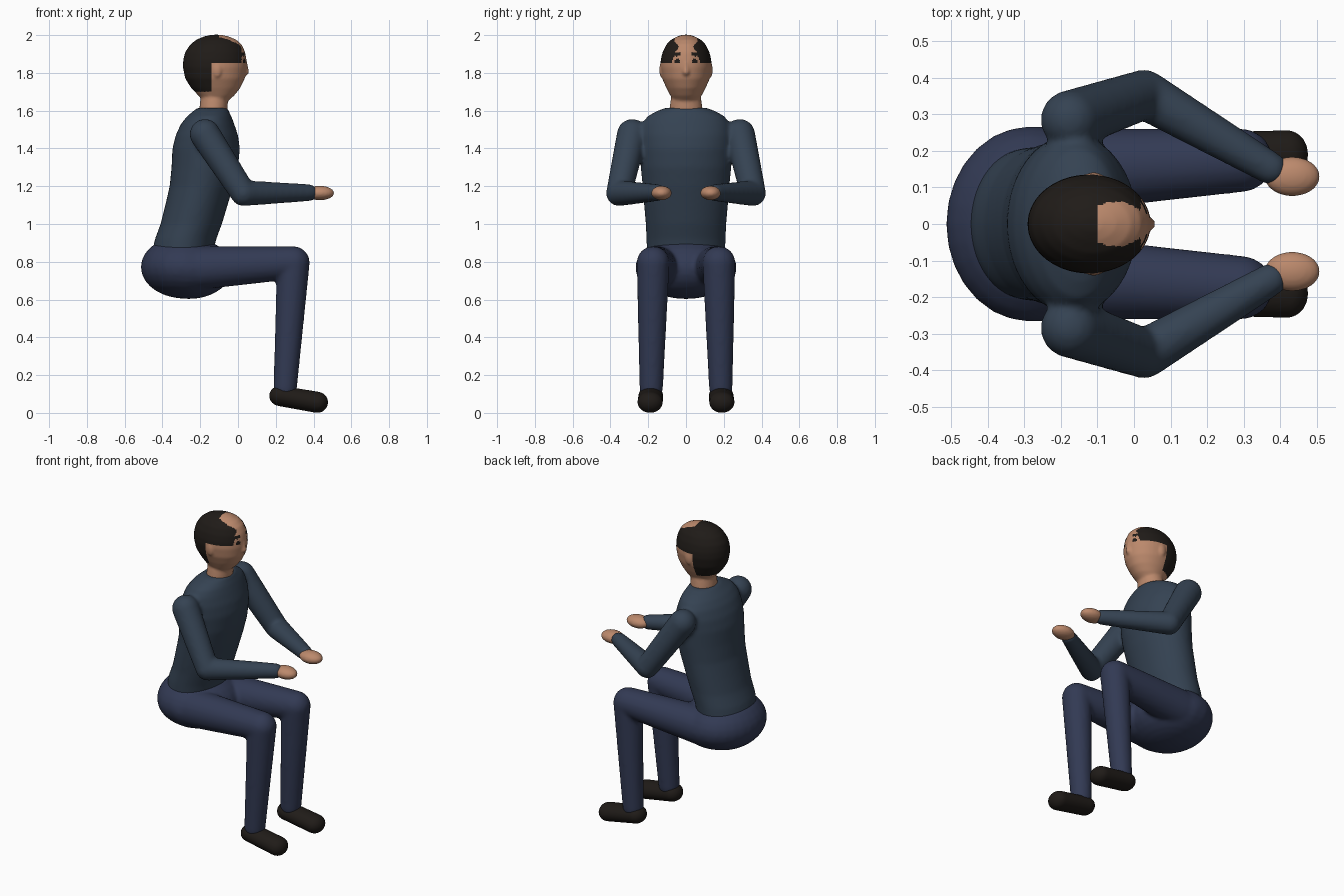
import bpy, bmesh, math

if "Cube" in bpy.data.objects:
    bpy.data.objects.remove(bpy.data.objects["Cube"])


def material(name, rgb):
    m = bpy.data.materials.new(name)
    m.diffuse_color = (*rgb, 1)
    m.use_nodes = True
    m.node_tree.nodes["Principled BSDF"].inputs["Base Color"].default_value = m.diffuse_color
    return m


SHIRT = material("shirt_blue", (0.035, 0.055, 0.085))
TROUSER = material("trouser_blue", (0.032, 0.042, 0.088))
SKIN = material("skin", (0.50, 0.25, 0.15))
DARK = material("dark_brown", (0.014, 0.011, 0.009))


def merge(bm, part):
    """Add a closed piece to a bigger bmesh."""
    bmesh.ops.recalc_face_normals(part, faces=part.faces)
    tmp = bpy.data.meshes.new("tmp")
    part.to_mesh(tmp)
    part.free()
    bm.from_mesh(tmp)
    bpy.data.meshes.remove(tmp)


def hull(bm, *blobs):
    """Convex hull of ellipsoids (centre, radii): an ellipsoid or tapered capsule."""
    part = bmesh.new()
    for c, r in blobs:
        r = r if isinstance(r, tuple) else (r, r, r)
        for i in range(15):
            t = math.pi * i / 14
            for j in range(1 if i in (0, 14) else 28):
                p = math.tau * j / 28
                d = (math.sin(t) * math.cos(p), math.sin(t) * math.sin(p), math.cos(t))
                part.verts.new([c[k] + r[k] * d[k] for k in range(3)])
    bmesh.ops.convex_hull(part, input=part.verts[:])
    bmesh.ops.delete(part, geom=[v for v in part.verts if not v.link_faces], context='VERTS')
    merge(bm, part)


def loft(bm, sections, n=40):
    """Stack of elliptical sections (z, x_back, x_front, half_width)."""
    part = bmesh.new()
    rings = []
    for z, x0, x1, w in sections:
        rings.append([part.verts.new(((x0 + x1) / 2 + (x1 - x0) / 2 * math.cos(math.tau * k / n),
                                      w * math.sin(math.tau * k / n), z)) for k in range(n)])
    for a, b in zip(rings, rings[1:]):
        for k in range(n):
            part.faces.new((a[k], a[(k + 1) % n], b[(k + 1) % n], b[k]))
    part.faces.new(rings[0])
    part.faces.new(rings[-1])
    merge(bm, part)


def finish(name, bm, mats, voxel=0.012, smooth=5):
    """Fuse the pieces into one smooth skin."""
    me = bpy.data.meshes.new(name)
    bm.to_mesh(me)
    bm.free()
    ob = bpy.data.objects.new(name, me)
    bpy.context.collection.objects.link(ob)
    rm = ob.modifiers.new("fuse", 'REMESH')
    rm.mode = 'VOXEL'
    rm.voxel_size = voxel
    sm = ob.modifiers.new("soften", 'SMOOTH')
    sm.factor = 0.5
    sm.iterations = smooth
    bpy.context.view_layer.update()
    ev = ob.evaluated_get(bpy.context.evaluated_depsgraph_get())
    ob.data = bpy.data.meshes.new_from_object(ev)
    ob.modifiers.clear()
    ob.data.materials.clear()
    for m in mats:
        ob.data.materials.append(m)
    for p in ob.data.polygons:
        p.use_smooth = True
        p.material_index = 0
    return ob


# shirt: torso and sleeves
bm = bmesh.new()
loft(bm, [(0.82, -0.46, -0.14, 0.205), (0.92, -0.44, -0.115, 0.21), (1.0, -0.41, -0.085, 0.213),
          (1.1, -0.385, -0.055, 0.222), (1.2, -0.362, -0.025, 0.23), (1.3, -0.352, 0.0, 0.24),
          (1.4, -0.347, 0.01, 0.245), (1.47, -0.33, 0.0, 0.245), (1.53, -0.302, -0.02, 0.232),
          (1.57, -0.27, -0.035, 0.205), (1.595, -0.24, -0.048, 0.16), (1.615, -0.215, -0.055, 0.11)])
for s in (1, -1):
    shoulder = ((-0.175, s * 0.285, 1.475), 0.081)
    elbow = ((0.028, s * 0.355, 1.163), 0.068)
    wrist = ((0.375, s * 0.152, 1.166), 0.045)
    hull(bm, shoulder, elbow)
    hull(bm, elbow, wrist)
finish("shirt", bm, [SHIRT])

# trousers: hips, thighs and shins
bm = bmesh.new()
hull(bm, ((-0.285, 0, 0.772), (0.23, 0.268, 0.166)), ((-0.26, 0, 0.765), (0.23, 0.268, 0.162)))
for s in (1, -1):
    knee = ((0.293, s * 0.174, 0.795), 0.087)
    hull(bm, ((-0.2, s * 0.147, 0.768), 0.115), knee)
    hull(bm, knee, ((0.25, s * 0.184, 0.13), 0.062))
finish("trousers", bm, [TROUSER])

# shoes and hands
for s, side in ((1, "left"), (-1, "right")):
    bm = bmesh.new()
    hull(bm, ((0.223, s * 0.186, 0.09), (0.058, 0.066, 0.054)),
         ((0.42, s * 0.19, 0.056), (0.057, 0.067, 0.056)))
    finish(side + "_shoe", bm, [DARK], 0.008, 2)
    bm = bmesh.new()
    hull(bm, ((0.433, s * 0.13, 1.164), (0.076, 0.054, 0.038)))
    finish(side + "_hand", bm, [SKIN], 0.007, 2)

# head: skull, neck, nose and ears
bm = bmesh.new()
loft(bm, [(1.645, -0.17, -0.06, 0.06), (1.68, -0.21, -0.02, 0.083), (1.72, -0.248, 0.012, 0.104),
          (1.77, -0.28, 0.036, 0.126), (1.83, -0.292, 0.046, 0.136), (1.87, -0.29, 0.045, 0.134),
          (1.91, -0.28, 0.038, 0.124), (1.95, -0.253, 0.02, 0.104), (1.975, -0.222, -0.008, 0.08),
          (1.993, -0.18, -0.05, 0.045), (2.002, -0.14, -0.09, 0.018)])
hull(bm, ((-0.12, 0, 1.72), 0.07), ((-0.13, 0, 1.61), (0.075, 0.088, 0.07)))
hull(bm, ((0.03, 0, 1.85), (0.02, 0.014, 0.02)), ((0.035, 0, 1.805), (0.024, 0.02, 0.02)))
for s in (1, -1):
    hull(bm, ((-0.11, s * 0.128, 1.815), (0.024, 0.014, 0.04)))
head = finish("head", bm, [SKIN, DARK], 0.008, 4)

# hair and eyes as coloured areas of the head
for p in head.data.polygons:
    x, y, z = p.center
    y = abs(y)
    back = z > 1.70 and x < -0.14
    side = z > 1.865 and (y > 0.05 + 0.012 * math.sin(90 * z) or x < -0.1) and x < 0.02
    temple = z > 1.85 and y > 0.075
    eye = x > 0 and 0.032 < y < 0.06 and 1.852 < z < 1.872
    brow = x > 0 and 0.025 < y < 0.08 and 1.888 < z < 1.91
    if back or side or temple or eye or brow:
        p.material_index = 1
